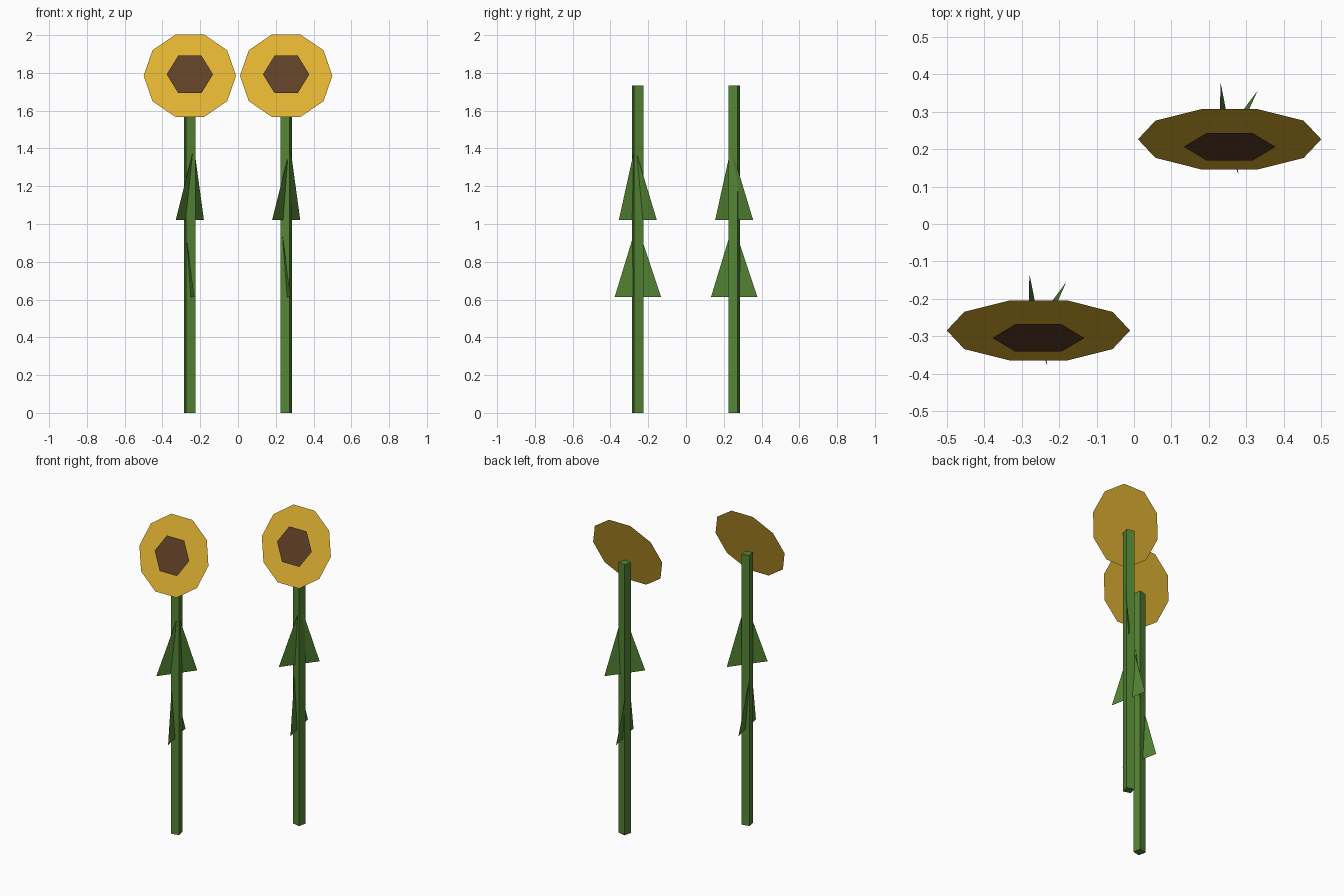
import bpy, math
from mathutils import Vector

if "Cube" in bpy.data.objects:
    bpy.data.objects.remove(bpy.data.objects["Cube"])


def material(name, color):
    m = bpy.data.materials.new(name)
    m.diffuse_color = (*color, 1)
    m.use_nodes = True
    m.node_tree.nodes["Principled BSDF"].inputs["Base Color"].default_value = m.diffuse_color
    return m


GREEN = material("leaf green", (0.089, 0.231, 0.034))
YELLOW = material("petal yellow", (0.753, 0.445, 0.032))
BROWN = material("seed brown", (0.115, 0.051, 0.021))

TILT = math.radians(20.2)   # heads lean back so they face slightly upward


def disc(name, sides, radius, loc, mat):
    """Flat polygon facing the front, tilted up."""
    bpy.ops.mesh.primitive_circle_add(vertices=sides, radius=radius, fill_type='NGON',
                                      location=loc)
    ob = bpy.context.object
    ob.name = name
    # put a corner on the x axis whatever the primitive's start angle
    start = ob.data.vertices[0].co
    ang = math.atan2(start.y, start.x)
    for v in ob.data.vertices:
        a = math.atan2(v.co.y, v.co.x) - ang
        v.co = (radius * math.cos(a), radius * math.sin(a), 0)
    ob.rotation_euler = (math.pi / 2 - TILT, 0, 0)
    ob.data.materials.append(mat)


def leaf(name, x, y, z, half_base, lean):
    """Flat triangle whose base crosses the stem, tip leaning to one side."""
    c = Vector((x, y, z))
    h = Vector((*half_base, 0))
    tip = c + Vector((*lean, 0.385))
    me = bpy.data.meshes.new(name)
    me.from_pydata([c - h, c + h, tip], [], [(0, 1, 2)])
    me.materials.append(GREEN)
    ob = bpy.data.objects.new(name, me)
    bpy.context.collection.objects.link(ob)


def flower(label, x, y, turn):
    # square stem
    bpy.ops.mesh.primitive_cube_add(size=1, location=(x, y, 0.866),
                                    rotation=(0, 0, math.radians(turn)))
    stem = bpy.context.object
    stem.name = label + "_stem"
    stem.scale = (0.05, 0.05, 1.732)
    stem.data.materials.append(GREEN)
    # two crossing leaves
    leaf(label + "_lower_leaf", x, y, 0.614, (-0.024, 0.1225), (-0.027, -0.005))
    leaf(label + "_upper_leaf", x, y, 1.021, (0.0745, 0.1005), (0.022, -0.016))
    # petal plate and seed disc just in front of it
    disc(label + "_petals", 10, 0.2445, (x, y - 0.029, 1.785), YELLOW)
    disc(label + "_seed_disc", 6, 0.1225, (x, y - 0.049, 1.792), BROWN)


flower("front_flower", -0.255, -0.255, 12)
flower("back_flower", 0.255, 0.255, -14)
